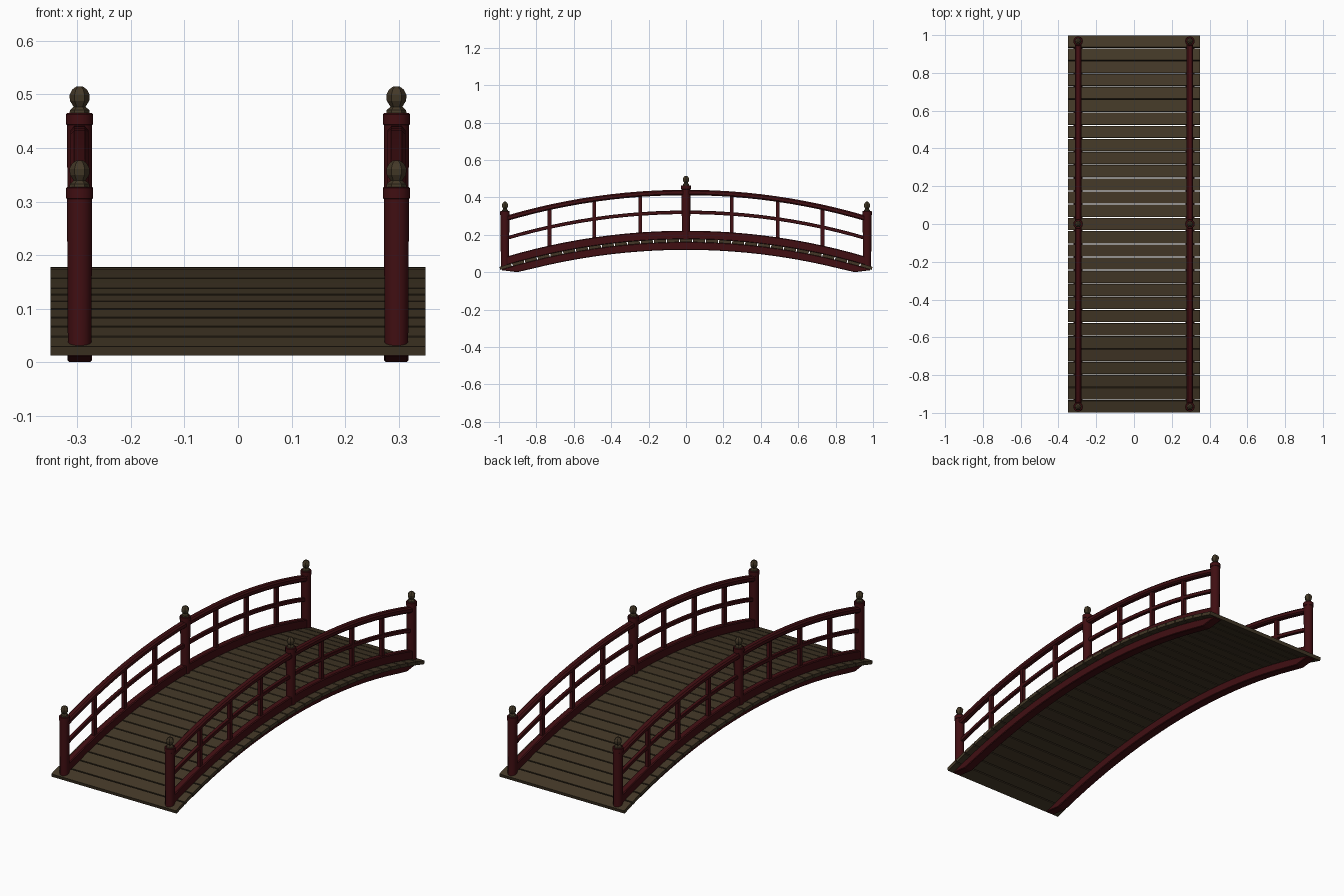
import bpy, bmesh, math
from mathutils import Matrix

if "Cube" in bpy.data.objects:
    bpy.data.objects.remove(bpy.data.objects["Cube"])


def make_material(name, colour):
    m = bpy.data.materials.new(name)
    m.use_nodes = True
    m.diffuse_color = (*colour, 1)
    bsdf = m.node_tree.nodes["Principled BSDF"]
    bsdf.inputs["Base Color"].default_value = (*colour, 1)
    bsdf.inputs["Roughness"].default_value = 0.8
    return m


RED = make_material("dark red lacquer", (0.052, 0.0045, 0.006))
WOOD = make_material("weathered brown wood", (0.056, 0.039, 0.02))

R = 3.4            # radius of the bridge arch
DECK_TOP = 0.178
SIDE_X = 0.296


def drop(y):
    return R - math.sqrt(R * R - y * y)


def finish(name, bm, material):
    bmesh.ops.recalc_face_normals(bm, faces=bm.faces)
    mesh = bpy.data.meshes.new(name)
    bm.to_mesh(mesh)
    bm.free()
    mesh.materials.append(material)
    obj = bpy.data.objects.new(name, mesh)
    bpy.context.collection.objects.link(obj)
    return obj


# Curved beam: a chamfered rectangle carried along the arch
def curved_beam(name, x, width, top, bottom, reach, chamfer=0.004, floor=None, steps=24):
    bm = bmesh.new()
    w, c = width / 2, chamfer
    rings = []
    for i in range(steps + 1):
        y = reach * (2 * i / steps - 1)
        hi, lo = top - drop(y), bottom - drop(y)
        if floor:
            lo = max(lo, floor(y))
        outline = [(-w, lo + c), (-w + c, lo), (w - c, lo), (w, lo + c),
                   (w, hi - c), (w - c, hi), (-w + c, hi), (-w, hi - c)]
        rings.append([bm.verts.new((x + px, y, pz)) for px, pz in outline])
    for a, b in zip(rings, rings[1:]):
        for k in range(8):
            n = (k + 1) % 8
            bm.faces.new((a[k], a[n], b[n], b[k]))
    bm.faces.new(rings[0])
    bm.faces.new(rings[-1])
    return finish(name, bm, RED)


# Turned part: (radius, height) profile spun about a vertical axis
def turned(name, x, y, profile, sides, material, smooth=True):
    bm = bmesh.new()
    rings = []
    for r, z in profile:
        rings.append([bm.verts.new((x + r * math.cos(math.tau * k / sides),
                                    y + r * math.sin(math.tau * k / sides), z))
                      for k in range(sides)])
    for a, b in zip(rings, rings[1:]):
        for k in range(sides):
            n = (k + 1) % sides
            bm.faces.new((a[k], a[n], b[n], b[k]))
    bm.faces.new(rings[0])
    bm.faces.new(rings[-1])
    obj = finish(name, bm, material)
    if smooth:
        for p in obj.data.polygons:
            p.use_smooth = abs(p.normal.z) < 0.5
    return obj


def box(name, size, place, material):
    bm = bmesh.new()
    bmesh.ops.create_cube(bm, size=1, matrix=place @ Matrix.Diagonal((*size, 1)))
    return finish(name, bm, material)


# Deck planks laid around the arch
PITCH, GAP, THICK = 0.07, 0.006, 0.017
for i in range(-14, 15):
    angle = i * PITCH / R
    place = (Matrix.Translation((0, 0, DECK_TOP - R))
             @ Matrix.Rotation(-angle, 4, 'X')
             @ Matrix.Translation((0, 0, R - THICK / 2)))
    box("deck_plank", (0.7, PITCH - GAP, THICK), place, WOOD)


# Underside of the support beams flattens where it meets the ground
def ground(y):
    return max(0, abs(y) - 0.9) * 0.13


for side, x in (("right", -SIDE_X), ("left", SIDE_X)):
    curved_beam(side + "_support_beam", x, 0.046, 0.162, 0.12, 0.985, 0.003, ground)
    curved_beam(side + "_kerb_beam", x, 0.032, 0.222, 0.176, 0.97)
    curved_beam(side + "_middle_rail", x, 0.018, 0.33, 0.311, 0.97, 0.002)
    curved_beam(side + "_hand_rail", x, 0.034, 0.441, 0.412, 0.97, 0.007)

    # Slim uprights between the rails
    for y in (-0.73, -0.49, -0.245, 0.245, 0.49, 0.73):
        box(side + "_baluster", (0.018, 0.02, 0.21),
            Matrix.Translation((x, y, 0.318 - drop(y))), RED)

    # Round posts with ball finials
    for y, low, high in ((-0.968, 0.03, 0.327), (0, 0.17, 0.465), (0.968, 0.03, 0.327)):
        post = [(0.022, low), (0.0235, high - 0.022), (0.0255, high - 0.021),
                (0.0255, high - 0.002), (0.0235, high)]
        turned(side + "_post", x, y, post, 12, RED)
        finial = [(0.019, high), (0.018, high + 0.006), (0.011, high + 0.012),
                  (0.018, high + 0.023), (0.019, high + 0.034),
                  (0.014, high + 0.044), (0.006, high + 0.05)]
        turned(side + "_finial", x, y, finial, 6, WOOD, smooth=False)
